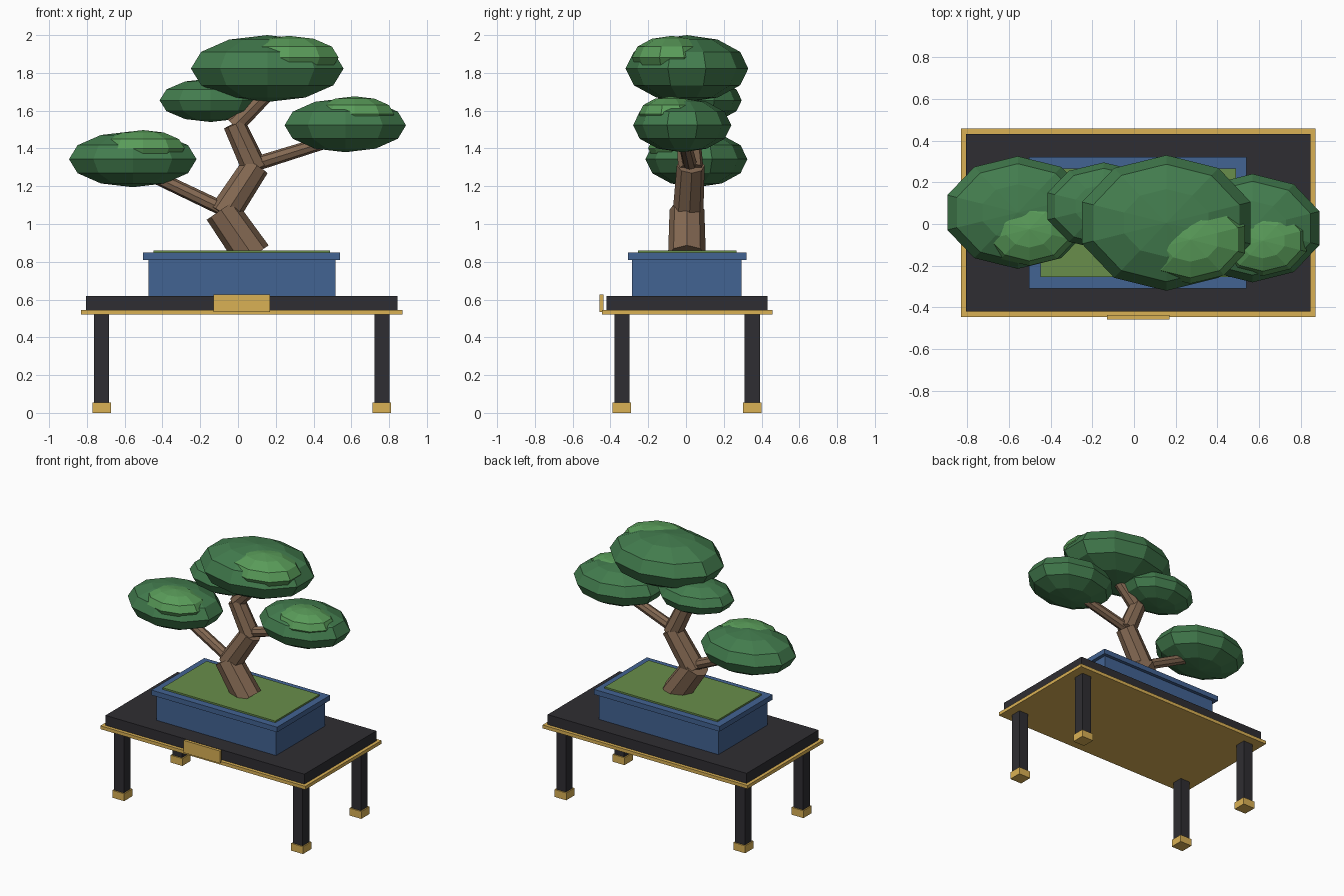
import bpy, bmesh
from mathutils import Vector, Matrix

if "Cube" in bpy.data.objects:
    bpy.data.objects.remove(bpy.data.objects["Cube"])


def material(name, rgb):
    m = bpy.data.materials.new(name)
    m.diffuse_color = (*rgb, 1)
    m.use_nodes = True
    m.node_tree.nodes["Principled BSDF"].inputs["Base Color"].default_value = m.diffuse_color
    return m


LACQUER = material("black_lacquer", (0.028, 0.027, 0.032))
GOLD = material("gold", (0.70, 0.44, 0.09))
BLUE = material("blue_glaze", (0.055, 0.125, 0.29))
MOSS = material("moss_green", (0.14, 0.27, 0.07))
BARK = material("bark", (0.23, 0.14, 0.085))
LEAF = material("leaf_green", (0.055, 0.20, 0.075))
LIGHT = material("light_leaf_green", (0.10, 0.33, 0.10))


def finish(name, bm, mat):
    mesh = bpy.data.meshes.new(name)
    bm.to_mesh(mesh)
    bm.free()
    mesh.materials.append(mat)
    ob = bpy.data.objects.new(name, mesh)
    bpy.context.collection.objects.link(ob)
    return ob


def box(name, x, y, z, mat):
    """Box from (min, max) pairs on each axis."""
    lo, hi = Vector((x[0], y[0], z[0])), Vector((x[1], y[1], z[1]))
    bm = bmesh.new()
    bmesh.ops.create_cube(bm, size=1, matrix=Matrix.Translation((lo + hi) / 2)
                          @ Matrix.Diagonal((*(hi - lo), 1)))
    return finish(name, bm, mat)


def limb(name, a, b, r1, r2, sides=8):
    """Tapered low-poly cylinder from a to b."""
    a, b = Vector(a), Vector(b)
    d = b - a
    bm = bmesh.new()
    bmesh.ops.create_cone(bm, cap_ends=True, segments=sides, radius1=r1, radius2=r2,
                          depth=d.length, matrix=Matrix.Translation((a + b) / 2)
                          @ d.to_track_quat('Z', 'Y').to_matrix().to_4x4())
    return finish(name, bm, BARK)


def pad(name, centre, radii, mat):
    """Flattened faceted foliage ball."""
    bm = bmesh.new()
    bmesh.ops.create_uvsphere(bm, u_segments=10, v_segments=6, radius=1,
                              matrix=Matrix.Translation(centre) @ Matrix.Diagonal((*radii, 1)))
    return finish(name, bm, mat)


# Stand: lacquered top, gold trim, plaque
box("table_top", (-0.805, 0.845), (-0.42, 0.432), (0.545, 0.62), LACQUER)
box("table_trim", (-0.83, 0.87), (-0.445, 0.457), (0.52, 0.545), GOLD)
box("front_plaque", (-0.13, 0.17), (-0.458, -0.436), (0.535, 0.628), GOLD)

# Legs with gold feet
for sx, side in ((-1, "left"), (1, "right")):
    for sy, end in ((-1, "front"), (1, "back")):
        x, y = 0.02 + sx * 0.742, 0.006 + sy * 0.345
        box(f"{end}_{side}_leg", (x - 0.04, x + 0.04), (y - 0.04, y + 0.04), (0.05, 0.53), LACQUER)
        box(f"{end}_{side}_foot", (x - 0.049, x + 0.049), (y - 0.049, y + 0.049), (0, 0.055), GOLD)

# Pot
box("pot_body", (-0.475, 0.515), (-0.285, 0.295), (0.62, 0.81), BLUE)
box("pot_rim", (-0.503, 0.54), (-0.308, 0.32), (0.81, 0.848), BLUE)
box("moss", (-0.448, 0.488), (-0.255, 0.267), (0.83, 0.86), MOSS)

# Zigzag trunk
limb("trunk_base", (0.08, 0.005, 0.83), (-0.09, 0.005, 1.075), 0.1, 0.092)
limb("trunk_lower", (-0.075, 0.01, 1.05), (0.095, 0.025, 1.31), 0.082, 0.074)
limb("trunk_upper", (0.09, 0.025, 1.29), (-0.02, 0.01, 1.53), 0.068, 0.06)
limb("trunk_tip", (-0.02, 0.01, 1.52), (0.18, 0.005, 1.72), 0.05, 0.042)

# Side branches
limb("left_branch", (-0.08, 0.01, 1.08), (-0.5, 0.05, 1.28), 0.038, 0.036)
limb("right_branch", (0.1, 0.02, 1.32), (0.5, -0.01, 1.445), 0.038, 0.034)

# Foliage pads: centre, radii, then offset and height of the sunlit patch
PADS = {
    "crown": ((0.155, 0.005, 1.823), (0.425, 0.325, 0.177), (0.115, -0.08, 0.058)),
    "left": ((-0.557, 0.055, 1.343), (0.355, 0.27, 0.148), (0.055, -0.08, 0.058)),
    "right": ((0.568, -0.02, 1.523), (0.338, 0.26, 0.143), (0.05, -0.06, 0.060)),
    "back": ((-0.145, 0.085, 1.655), (0.284, 0.21, 0.115), None),
}
for name, (c, r, off) in PADS.items():
    pad(f"{name}_foliage", c, r, LEAF)
    if off:
        pad(f"{name}_foliage_highlight", Vector(c) + Vector(off), Vector(r) * 0.65, LIGHT)
